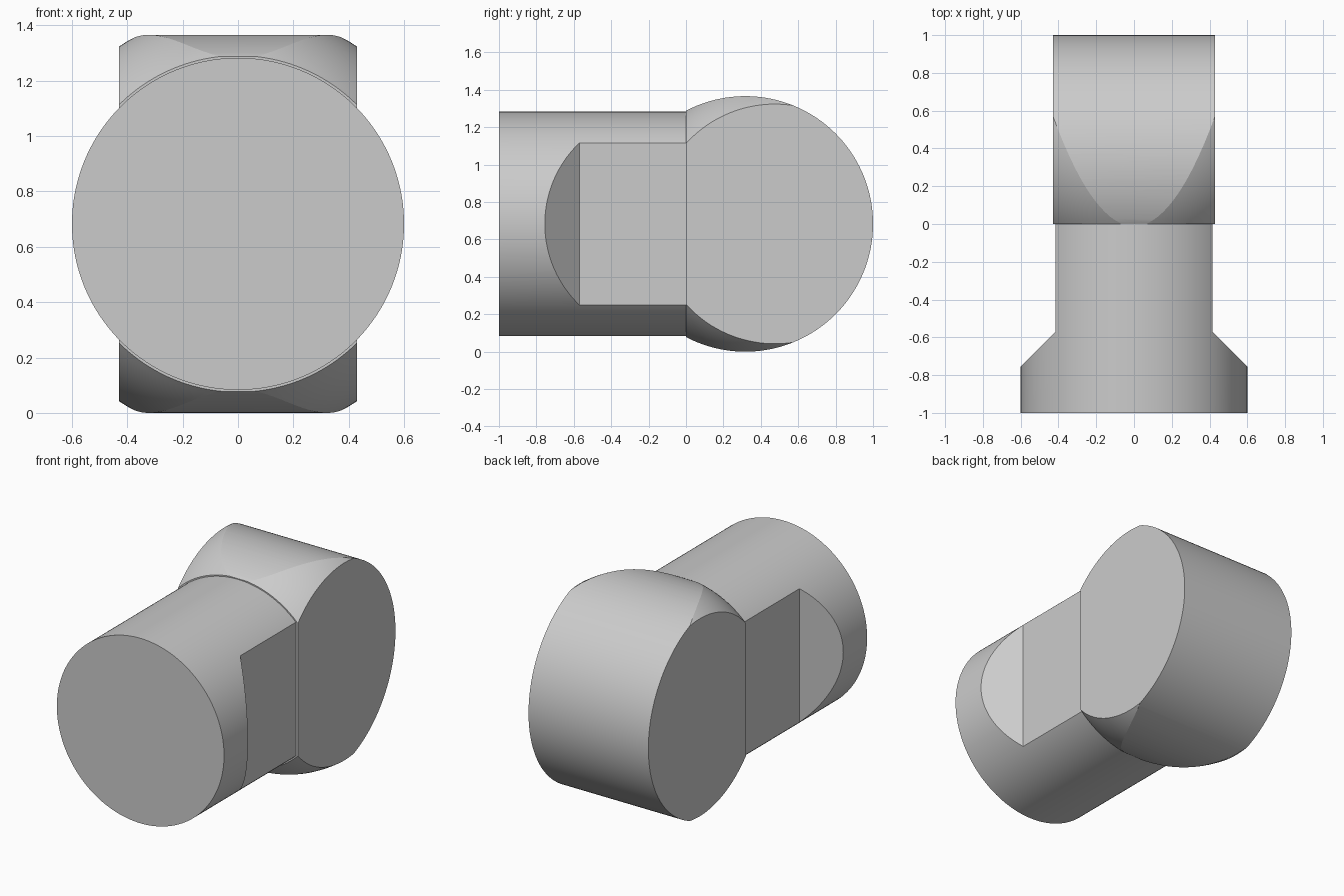
import bpy, bmesh
from math import sin, cos, acos, pi, radians
from mathutils import Matrix, Vector

if "Cube" in bpy.data.objects:
    bpy.data.objects.remove(bpy.data.objects["Cube"])

ZC = 0.683          # height of the shared axis
SEG = 160


def add_object(name, bm):
    bmesh.ops.recalc_face_normals(bm, faces=bm.faces)
    me = bpy.data.meshes.new(name)
    bm.to_mesh(me)
    bm.free()
    ob = bpy.data.objects.new(name, me)
    bpy.context.collection.objects.link(ob)
    return ob


def lathe(name, profile):
    """Closed solid turned about the y axis; profile is a list of (radius, y)."""
    bm = bmesh.new()
    rings = [[bm.verts.new((r * cos(2 * pi * i / SEG), y, ZC + r * sin(2 * pi * i / SEG)))
              for i in range(SEG)] for r, y in profile]
    for a, b in zip(rings, rings[1:]):
        for i in range(SEG):
            j = (i + 1) % SEG
            bm.faces.new((a[i], a[j], b[j], b[i]))
    bm.faces.new(rings[0])
    bm.faces.new(rings[-1])
    return add_object(name, bm)


def prism(name, outline, z0, z1):
    """Outline in x, y extruded upwards."""
    bm = bmesh.new()
    face = bm.faces.new([bm.verts.new((x, y, z0)) for x, y in outline])
    out = bmesh.ops.extrude_face_region(bm, geom=[face])
    bmesh.ops.translate(bm, vec=Vector((0, 0, z1 - z0)),
                        verts=[v for v in out["geom"] if isinstance(v, bmesh.types.BMVert)])
    return add_object(name, bm)


def boolean(ob, tool, operation):
    mod = ob.modifiers.new(operation.lower(), 'BOOLEAN')
    mod.object, mod.operation, mod.solver = tool, operation, 'EXACT'
    bpy.context.view_layer.objects.active = ob
    bpy.ops.object.modifier_apply(modifier=mod.name)
    bpy.data.objects.remove(tool, do_unlink=True)


# Round shank with two wrench flats and sloped run-outs
shank = lathe("rod_end", [(0.6, -1.0), (0.6, 0.2)])
half = [(0.7, -1.1), (0.7, -0.855), (0.415, -0.57), (0.415, 0.3)]
boolean(shank, prism("flats_tool", half + [(-x, y) for x, y in reversed(half)], -0.2, 1.6),
        'INTERSECT')

# Eye head: a disc across x, its neck side turned to a ball surface
bm = bmesh.new()
bmesh.ops.create_cone(bm, cap_ends=True, segments=SEG, radius1=0.683, radius2=0.683, depth=0.86,
                      matrix=Matrix.Translation((0, 0.317, ZC)) @ Matrix.Rotation(pi / 2, 4, 'Y'))
head = add_object("head", bm)
yc, R, n = 0.475, 0.7716, 48
a0, a1 = acos(-yc / R), acos(0.65 / R)
ball = [(R * sin(a0 + (a1 - a0) * i / n), yc + R * cos(a0 + (a1 - a0) * i / n))
        for i in range(n + 1)]
boolean(head, lathe("ball_tool", ball), 'INTERSECT')

# Join into one solid and smooth the curved faces
boolean(shank, head, 'UNION')
bpy.ops.object.select_all(action='DESELECT')
shank.select_set(True)
bpy.context.view_layer.objects.active = shank
bpy.ops.object.shade_smooth_by_angle(angle=radians(12))
